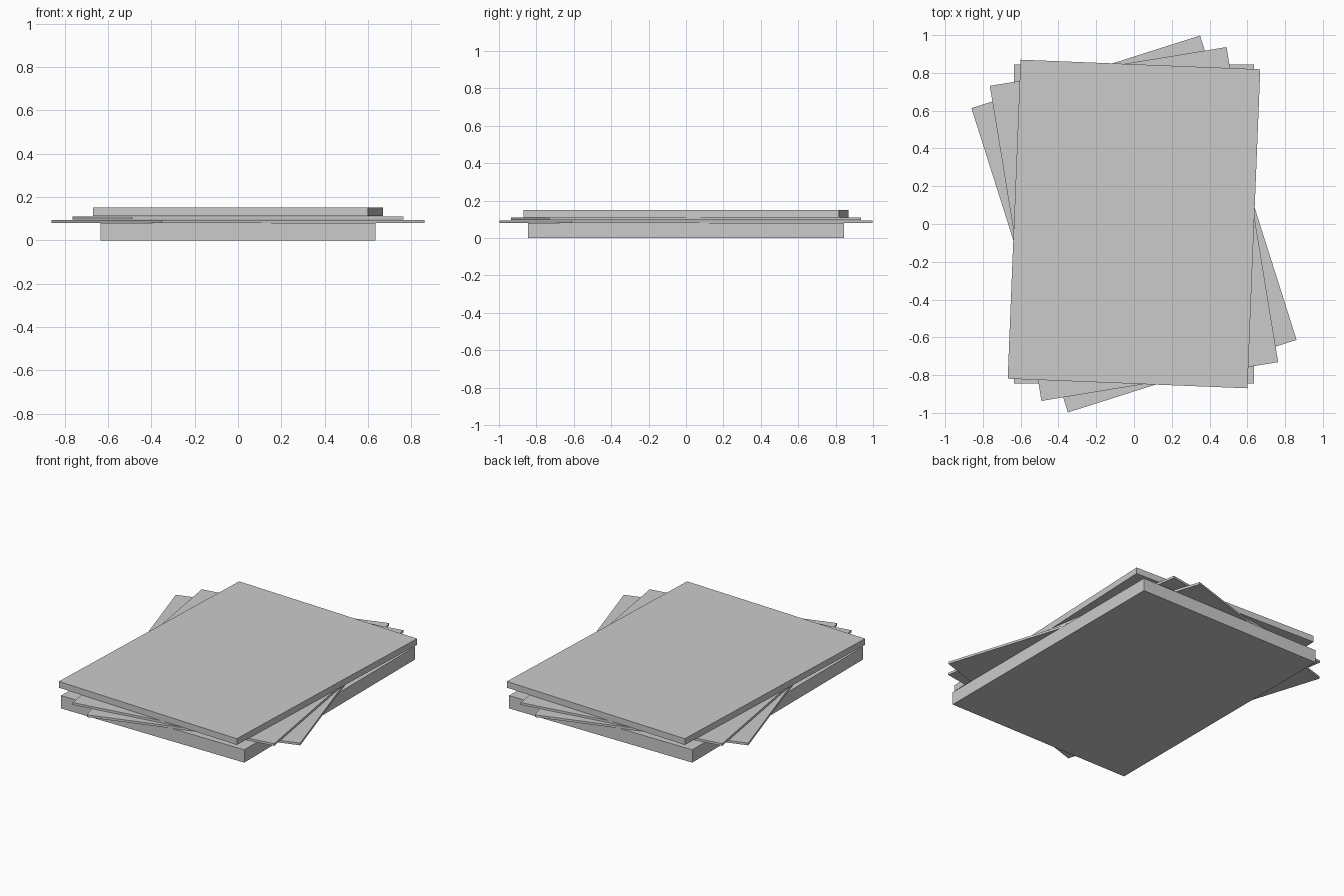
import bpy
import math

if "Cube" in bpy.data.objects:
    bpy.data.objects.remove(bpy.data.objects["Cube"])

WIDTH, DEPTH = 1.27, 1.69


def slab(name, z_bottom, z_top, angle):
    """Rectangular slab between two heights, turned about the vertical axis."""
    bpy.ops.mesh.primitive_cube_add(
        size=1, location=(0, 0, (z_bottom + z_top) / 2))
    obj = bpy.context.object
    obj.name = name
    obj.data.name = name
    obj.scale = (WIDTH, DEPTH, z_top - z_bottom)
    bpy.ops.object.transform_apply(location=False, rotation=False, scale=True)
    obj.rotation_euler.z = math.radians(angle)
    return obj


# Stack from bottom to top: thick slab, two thin sheets, medium slab
slab("bottom_slab", 0.0, 0.08, 0)
slab("lower_sheet", 0.08, 0.094, 17.6)
slab("upper_sheet", 0.096, 0.11, 9.3)
slab("top_slab", 0.111, 0.15, -2.3)
